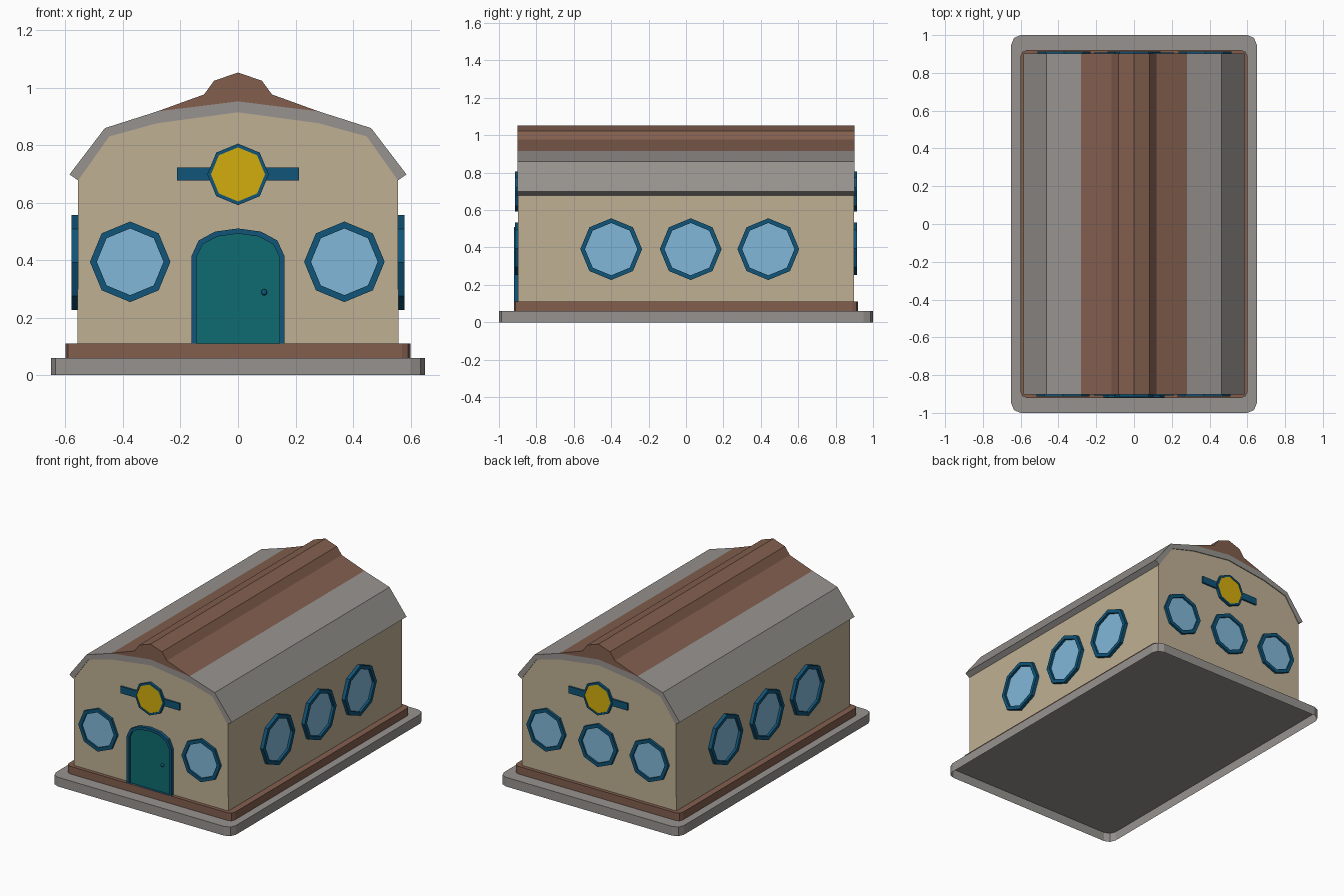
import bpy, bmesh, math
from mathutils import Matrix, Vector

if "Cube" in bpy.data.objects:
    bpy.data.objects.remove(bpy.data.objects["Cube"])


def material(name, rgb):
    lin = [c / 12.92 if c <= 0.04045 else ((c + 0.055) / 1.055) ** 2.4 for c in rgb]
    m = bpy.data.materials.new(name)
    m.diffuse_color = (*lin, 1)
    m.use_nodes = True
    m.node_tree.nodes["Principled BSDF"].inputs["Base Color"].default_value = m.diffuse_color
    return m


BEIGE = material("beige_plaster", (0.75, 0.69, 0.58))
GREY = material("grey_stone", (0.59, 0.575, 0.56))
BROWN = material("brown_tile", (0.51, 0.37, 0.305))
NAVY = material("dark_blue_trim", (0.06, 0.33, 0.47))
TEAL = material("teal_door", (0.055, 0.42, 0.44))
GLASS = material("pale_blue_glass", (0.51, 0.72, 0.85))
GOLD = material("gold", (0.83, 0.68, 0.05))


def finish(bm, name, mat, turn=0):
    bmesh.ops.recalc_face_normals(bm, faces=bm.faces)
    bm.transform(Matrix.Rotation(math.radians(turn), 4, 'Z'))
    me = bpy.data.meshes.new(name)
    bm.to_mesh(me)
    bm.free()
    me.materials.append(mat)
    ob = bpy.data.objects.new(name, me)
    bpy.context.collection.objects.link(ob)
    return ob


def loop(bm, pts, d):
    return [bm.verts.new((u, -d, v)) for u, v in pts]


def bridge(bm, a, b):
    n = len(a)
    for i in range(n):
        bm.faces.new((a[i], a[(i + 1) % n], b[(i + 1) % n], b[i]))


def prism(name, mat, pts, d0, d1, turn=0):
    """Outline in the front plane, extruded from depth d0 to d1, turned about z."""
    bm = bmesh.new()
    a, b = loop(bm, pts, d0), loop(bm, pts, d1)
    bridge(bm, a, b)
    bm.faces.new(a)
    bm.faces.new(b)
    return finish(bm, name, mat, turn)


def ring(name, mat, outer, inner, d0, d1, turn=0):
    """Raised frame between two outlines."""
    bm = bmesh.new()
    loops = [loop(bm, outer, d0), loop(bm, outer, d1), loop(bm, inner, d1), loop(bm, inner, d0)]
    for i in range(4):
        bridge(bm, loops[i], loops[(i + 1) % 4])
    return finish(bm, name, mat, turn)


def mirrored(half):
    """Half outline running from the right side to the centre, completed on the left."""
    return half + [(-x, z) for x, z in reversed(half) if x > 1e-6]


def octagon(u, v, r):
    return [(u + r * math.sin(i * math.pi / 4), v + r * math.cos(i * math.pi / 4)) for i in range(8)]


def slab(name, mat, hx, hy, z0, z1, radius):
    """Round-cornered plinth, open underneath."""
    bm = bmesh.new()
    bmesh.ops.create_cube(bm, size=1)
    bm.transform(Matrix.Translation((0, 0, (z0 + z1) / 2)) @ Matrix.Diagonal((2 * hx, 2 * hy, z1 - z0, 1)))
    upright = [e for e in bm.edges if abs(e.verts[0].co.z - e.verts[1].co.z) > 1e-4]
    bmesh.ops.bevel(bm, geom=upright, offset=radius, segments=2, profile=0.5, affect='EDGES')
    bm.normal_update()
    bmesh.ops.delete(bm, geom=[f for f in bm.faces if f.normal.z < -0.9], context='FACES_ONLY')
    return finish(bm, name, mat)


# Plinth
slab("stone_base", GREY, 0.65, 1.0, 0.0, 0.06, 0.05)
slab("brown_step", BROWN, 0.60, 0.92, 0.06, 0.11, 0.03)

# Walls and roof
under = [(0.556, 0.677), (0.448, 0.83), (0.281, 0.876), (0, 0.914)]
over = [(0.586, 0.698), (0.463, 0.859), (0.281, 0.917), (0, 0.952)]
prism("walls", BEIGE, mirrored([(0.558, 0.11)] + under), -0.897, 0.897)
prism("roof", GREY, mirrored(over) + mirrored(under)[::-1], -0.902, 0.902)
ridge = [(0.281, 0.917), (0.118, 0.976), (0.083, 1.024), (0, 1.052)]
prism("roof_ridge", BROWN, mirrored(ridge) + [(0, 0.952)], -0.902, 0.902)


# Octagonal windows
def window(name, u, v, r, rim, wall, out, turn):
    ring(name + "_frame", NAVY, octagon(u, v, r), octagon(u, v, r - rim), wall - 0.005, wall + out, turn)
    prism(name + "_glass", GLASS, octagon(u, v, r - rim), wall - 0.003, wall + 0.005, turn)


for side, turn, spots in (("front", 0, (-0.375, 0.37)), ("back", 180, (-0.375, 0, 0.37))):
    for i, u in enumerate(spots):
        window(f"{side}_window_{i + 1}", u, 0.394, 0.14, 0.024, 0.897, 0.016, turn)
    # Gold disc with a bar behind it, high on the gable
    ring(f"{side}_disc_frame", NAVY, octagon(0, 0.698, 0.107), octagon(0, 0.698, 0.094), 0.892, 0.914, turn)
    prism(f"{side}_disc", GOLD, octagon(0, 0.698, 0.094), 0.903, 0.911, turn)
    for s in (-1, 1):
        bar = [(s * u, v) for u, v in ((0.09, 0.677), (0.213, 0.677), (0.213, 0.722), (0.09, 0.722))]
        prism(f"{side}_disc_bar", NAVY, bar, 0.892, 0.908, turn)

for side, turn in (("right", 90), ("left", 270)):
    for i, u in enumerate((-0.40, 0.025, 0.44)):
        window(f"{side}_window_{i + 1}", u, 0.391, 0.165, 0.025, 0.558, 0.021, turn)

# Arched door
outer = mirrored([(0.162, 0.11), (0.162, 0.413), (0.137, 0.468), (0.08, 0.499), (0, 0.51)])
inner = mirrored([(0.145, 0.11), (0.145, 0.41), (0.122, 0.455), (0.072, 0.482), (0, 0.492)])
ring("door_frame", NAVY, outer, inner, 0.892, 0.919)
prism("door", TEAL, inner, 0.895, 0.904)
bm = bmesh.new()
bmesh.ops.create_uvsphere(bm, u_segments=10, v_segments=6, radius=0.011)
bm.transform(Matrix.Translation(Vector((0.091, -0.909, 0.288))))
finish(bm, "door_knob", NAVY)
